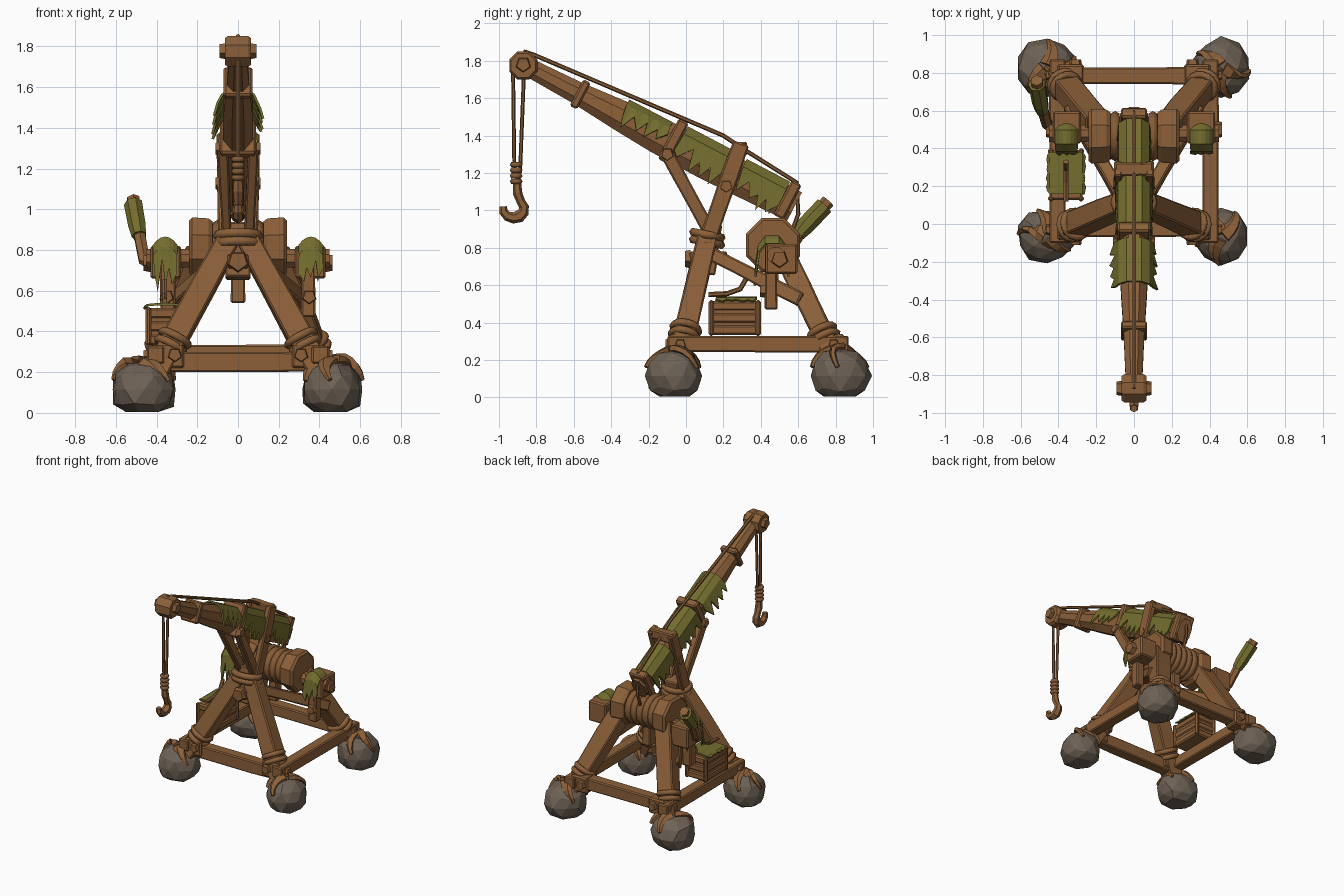
import bpy, bmesh, math, random
from mathutils import Vector as V

random.seed(4)
if "Cube" in bpy.data.objects:
    bpy.data.objects.remove(bpy.data.objects["Cube"])


def material(name, rgb):
    m = bpy.data.materials.new(name)
    m.use_nodes = True
    m.diffuse_color = (*rgb, 1)
    m.node_tree.nodes["Principled BSDF"].inputs["Base Color"].default_value = (*rgb, 1)
    return m


WOOD = material("brown wood", (0.262, 0.117, 0.041))
ROPE = material("brown rope", (0.235, 0.105, 0.037))
ROCK = material("grey rock", (0.155, 0.12, 0.09))
MOSS = material("olive moss", (0.175, 0.155, 0.028))
X, Y, Z = V((1, 0, 0)), V((0, 1, 0)), V((0, 0, 1))


def finish(name, bm, mat, bevel=0):
    bmesh.ops.recalc_face_normals(bm, faces=bm.faces)
    me = bpy.data.meshes.new(name)
    bm.to_mesh(me)
    bm.free()
    me.materials.append(mat)
    ob = bpy.data.objects.new(name, me)
    bpy.context.collection.objects.link(ob)
    if bevel:
        mod = ob.modifiers.new("worn edges", "BEVEL")
        mod.width, mod.segments = bevel, 1
    return ob


def loft(name, sections, mat=WOOD, sides=4, side=X, bevel=0.0):
    """Skin along sections of (point, half width, half height)."""
    bm = bmesh.new()
    pts = [V(s[0]) for s in sections]
    n, rings = len(pts), []
    for i, (_, w, h) in enumerate(sections):
        d = (pts[min(i + 1, n - 1)] - pts[max(i - 1, 0)]).normalized()
        ref = side if abs(d.dot(side)) < 0.95 else Y
        s = (ref - d * ref.dot(d)).normalized()
        u = s.cross(d)
        k = 1 / math.cos(math.pi / sides)
        angles = [(2 * j + 1) * math.pi / sides for j in range(sides)]
        rings.append([bm.verts.new(pts[i] + s * (math.cos(a) * w * k) + u * (math.sin(a) * h * k)) for a in angles])
    for a, b in zip(rings, rings[1:]):
        for j in range(sides):
            bm.faces.new((a[j], a[j - 1], b[j - 1], b[j]))
    bm.faces.new(rings[0])
    bm.faces.new(rings[-1])
    finish(name, bm, mat, bevel)


def beam(name, a, b, w, h, side=X):
    """Hand-hewn timber with a slightly uneven middle."""
    a, b = V(a), V(b)
    secs = []
    for t in (0, 0.3, 0.7, 1):
        k = random.uniform(0.92, 1.05)
        secs.append((a.lerp(b, t), w * k, h * k))
    loft(name, secs, side=side, bevel=0.008)


def box(name, c, size):
    c, half = V(c), Z * size[2] / 2
    loft(name, [(c - half, size[0] / 2, size[1] / 2), (c + half, size[0] / 2, size[1] / 2)], bevel=0.01)


def bolt(name, c, axis, r=0.03, depth=0.03):
    c = V(c)
    loft(name, [(c, r, r), (c + axis * depth, r * 0.85, r * 0.85)], sides=5, side=Z)


def wrap(name, c, axis, rx, ry, r=0.02, mat=WOOD):
    """Rope ring around an axis."""
    axis = V(axis).normalized()
    ref = X if abs(axis.x) < 0.9 else Y
    s = (ref - axis * ref.dot(axis)).normalized()
    u = axis.cross(s)
    pts = [V(c) + s * rx * math.cos(a) + u * ry * math.sin(a) for a in [i * math.pi / 8 for i in range(16)]]
    bm = bmesh.new()
    rings = []
    for p in pts:
        out = (p - V(c)).normalized()
        rings.append([bm.verts.new(p + (out * math.cos(b) + axis * math.sin(b)) * r) for b in [j * math.pi / 3 for j in range(6)]])
    for i in range(16):
        for j in range(6):
            bm.faces.new((rings[i - 1][j - 1], rings[i - 1][j], rings[i][j], rings[i][j - 1]))
    for f in bm.faces:
        f.smooth = True
    finish(name, bm, mat)


def drape(name, a, b, w, depth, down=-Z, side=X, flare=0.03, steps=8, droop=0.0):
    """Mossy sheet with a ragged fringe hanging on both sides."""
    a, b = V(a), V(b)
    d = b - a
    bm = bmesh.new()
    rows = []
    for i in range(steps + 1):
        end = abs(2 * i / steps - 1) ** 2
        c = a + d * (i / steps) + down * droop * end
        row = []
        for sg in (-1, 1):
            fall = depth * (random.uniform(0.85, 1.2) if i % 2 else random.uniform(0.45, 0.75))
            out = w + flare * (fall / depth)
            part = [c + side * sg * out + down * fall + d * random.uniform(-0.05, 0.05),
                    c + side * sg * w + down * depth * 0.22, c + side * sg * w * 0.5]
            row += part if sg < 0 else part[::-1]
        rows.append([bm.verts.new(p) for p in row])
    for r0, r1 in zip(rows, rows[1:]):
        for j in range(5):
            bm.faces.new((r0[j], r0[j + 1], r1[j + 1], r1[j]))
    mod = finish(name, bm, MOSS).modifiers.new("thickness", "SOLIDIFY")
    mod.thickness, mod.offset = 0.012, 0


# Squat boulder feet with root strands spreading from the frame corner
def rock(name, c, size, inward):
    c = V(c)
    ph = [random.uniform(0, 6) for _ in range(2)]

    def surface(d, k=1.0):
        k *= 1 + 0.05 * math.sin(3 * d.x + ph[0]) + 0.04 * math.sin(4 * d.y + ph[1])
        p = c + V([math.copysign(abs(e) ** 0.9, e) * s * k for e, s in zip(d, size)])
        p.z = max(p.z, 0.005)
        return p

    bm = bmesh.new()
    bmesh.ops.create_icosphere(bm, subdivisions=2, radius=1)
    for v in bm.verts:
        v.co = surface(v.co.normalized(), random.uniform(0.93, 1.01))
    finish(name, bm, ROCK)
    for i in range(4):
        az = inward + (i - 1.5) * 1.2
        pts = []
        for t in range(6):
            el = 1.5 - t * 0.24
            d = V((math.cos(az + t * 0.1) * math.cos(el), math.sin(az + t * 0.1) * math.cos(el), math.sin(el)))
            pts.append((surface(d, 0.98), 0.04 - t * 0.006, 0.02 - t * 0.002))
        loft(name + "_root", pts, WOOD, 5)


for sg, tag in ((1, "left"), (-1, "right")):
    rock(tag + "_front_rock", (sg * 0.46, -0.065, 0.115), (0.155, 0.15, 0.138), math.pi / 2 + sg * 0.8)
    rock(tag + "_back_rock", (sg * 0.46, 0.825, 0.115), (0.16, 0.165, 0.145), -math.pi / 2 - sg * 0.8)

    # Base frame corners and side beams
    beam(tag + "_side_beam", (sg * 0.405, -0.1, 0.285), (sg * 0.405, 0.87, 0.285), 0.045, 0.045)
    for y, out, end in ((-0.03, -Y, "front"), (0.79, Y, "back")):
        box(f"{tag}_{end}_corner_block", (sg * 0.335, y, 0.28), (0.14, 0.11, 0.12))
        bolt(f"{tag}_{end}_corner_bolt", V((sg * 0.31, y, 0.285)) + out * 0.05, out)
        bolt(f"{tag}_{end}_side_bolt", (sg * 0.445, y, 0.285), X * sg, 0.025, 0.02)

    # Splayed legs, lashings and diagonal braces
    f0, f1 = V((sg * 0.40, -0.04, 0.2)), V((sg * 0.05, 0.11, 0.84))
    b0, b1 = V((sg * 0.42, 0.80, 0.2)), V((sg * 0.19, 0.52, 0.78))
    beam(tag + "_front_leg", f0, f1, 0.06, 0.058)
    beam(tag + "_back_leg", b0, b1, 0.066, 0.058)
    for t in (0.2, 0.26):
        wrap(tag + "_front_lashing", f0.lerp(f1, t), f1 - f0, 0.072, 0.07)
        wrap(tag + "_back_lashing", b0.lerp(b1, t), b1 - b0, 0.072, 0.07)
    beam(tag + "_brace", (sg * 0.06, 0.13, 0.77), (sg * 0.34, 0.62, 0.52), 0.036, 0.038)

    # Winch bearings
    beam(tag + "_bearing_post", (sg * 0.345, 0.455, 0.47), (sg * 0.345, 0.455, 0.83), 0.037, 0.035)
    bolt(tag + "_post_bolt", (sg * 0.35, 0.425, 0.57), -Y)
    box(tag + "_bearing", (sg * 0.355, 0.51, 0.74), (0.15, 0.17, 0.16))
    bolt(tag + "_axle_bolt", (sg * 0.425, 0.5, 0.74), X * sg, 0.04, 0.04)
    drape(tag + "_bearing_moss", (sg * 0.3, 0.46, 0.86), (sg * 0.415, 0.46, 0.86), 0.07, 0.21, side=Y,
          flare=0.02, steps=6, droop=0.04)

    # Mast posts and boom struts
    beam(tag + "_mast_post", (sg * 0.075, 0.10, 0.8), (sg * 0.085, 0.295, 1.36), 0.022, 0.045)
    bolt(tag + "_mast_bolt", (sg * 0.095, 0.215, 1.13), X * sg, 0.03, 0.015)
    beam(tag + "_boom_strut", (sg * 0.055, 0.13, 0.88), (sg * 0.075, -0.1, 1.3), 0.025, 0.035)
    bolt(tag + "_strut_bolt", (sg * 0.09, -0.1, 1.3), X * sg, 0.03, 0.02)

beam("front_beam", (-0.38, -0.025, 0.25), (0.38, -0.025, 0.25), 0.042, 0.048, side=Y)
beam("back_beam", (-0.4, 0.785, 0.29), (0.4, 0.785, 0.29), 0.045, 0.045, side=Y)

# Mast foot
beam("mast_core", (0, 0.1, 0.66), (0, 0.14, 0.93), 0.06, 0.055)
for z in (0.83, 0.87):
    wrap("mast_lashing", (0, 0.075 + z * 0.045, z), (0, 0.2, 1), 0.1, 0.075, 0.024)
beam("mast_peg", (0, 0.02, 0.745), (0, 0.22, 0.745), 0.05, 0.035)
bolt("mast_peg_bolt", (0, 0.025, 0.745), -Y, 0.045)
beam("mast_top_bar", (-0.1, 0.29, 1.33), (0.1, 0.29, 1.33), 0.035, 0.035, side=Y)

# Winch drum
HUB = V((0, 0.465, 0.815))
loft("drum_core", [(HUB - X * 0.24, 0.105, 0.105), (HUB + X * 0.24, 0.105, 0.105)], sides=10, side=Y)
loft("axle", [((-0.45, 0.48, 0.76), 0.045, 0.045), ((0.45, 0.48, 0.76), 0.045, 0.045)], sides=8, side=Y)
for sg in (-1, 1):
    flange = [(HUB + X * sg * x, r, r) for x, r in ((0.125, 0.125), (0.145, 0.14), (0.225, 0.145), (0.24, 0.13))]
    loft("drum_flange", flange, sides=8, side=Y)
for i in range(5):
    wrap("drum_rope_coil", HUB + X * ((i - 2) * 0.05), X, 0.105, 0.105, 0.028, ROPE)
beam("drum_stop", (0, 0.46, 0.54), (0, 0.46, 0.74), 0.035, 0.035)

# Crank with mossy grip
loft("crank_arm", [((-0.42, 0.5, 0.73), 0.027, 0.027), ((-0.46, 0.53, 0.75), 0.027, 0.027),
                   ((-0.485, 0.61, 0.88), 0.027, 0.027), ((-0.515, 0.76, 1.05), 0.03, 0.032)], sides=6)
loft("crank_moss", [((-0.485, 0.60, 0.87), 0.034, 0.034), ((-0.495, 0.64, 0.92), 0.04, 0.045),
                    ((-0.514, 0.74, 1.025), 0.042, 0.045)], MOSS, 7)

# Boom, in its own frame
TIP, BASE = V((0, -0.87, 1.78)), V((0, 0.58, 1.02))
AXIS = (BASE - TIP).normalized()
UP = AXIS.cross(X)
UP *= math.copysign(1, UP.z)


def on_boom(t, lift=0.0):
    return TIP.lerp(BASE, t) + UP * lift


shape = ((0, 0.042, 0.048), (0.2, 0.055, 0.06), (0.36, 0.07, 0.082), (0.5, 0.073, 0.097), (0.68, 0.073, 0.1), (1.0, 0.057, 0.086))
loft("boom", [(on_boom(t), w, h) for t, w, h in shape], sides=8)
for t, lift, w, h, half in ((0.21, 0, 0.07, 0.08, 0.022), (0.55, 0.01, 0.088, 0.122, 0.03), (0.97, 0.015, 0.07, 0.105, 0.03)):
    c = on_boom(t, lift)
    loft("boom_clamp", [(c - AXIS * half, w, h), (c + AXIS * half, w, h)], bevel=0.01)
for t0, t1, lift, w, depth, flare in ((0.36, 0.52, 0.092, 0.078, 0.13, 0.04), (0.57, 0.74, 0.11, 0.08, 0.19, 0.015),
                                      (0.79, 0.95, 0.102, 0.076, 0.19, 0.01)):
    drape("boom_moss", on_boom(t0, lift), on_boom(t1, lift), w, depth, -UP, flare=flare)

# Tip pulley
loft("tip_block", [((x, -0.87, 1.775), r, r) for x, r in ((-0.065, 0.065), (-0.05, 0.075), (0.05, 0.075), (0.065, 0.065))], sides=8, side=Y)
for sg in (-1, 1):
    bolt("tip_bolt", (sg * 0.06, -0.87, 1.78), X * sg, 0.035, 0.032)


# Ropes and hook
def rope(name, pts, r=0.01):
    loft(name, [(p, r, r) for p in pts], ROPE, 6)


rope("hoist_rope", [(0, -0.87, 1.85), (0, -0.82, 1.835), (0, 0.2, 1.40), (0, 0.32, 1.32), on_boom(0.97, 0.12), (0, 0.6, 0.98), (0, 0.56, 0.87)])
for y in (-0.925, -0.865):
    rope("hook_rope", [(0, y, 1.77), (0, (y - 0.91) / 2, 1.2)], 0.009)
for i in range(4):
    wrap("hook_knot", (0, -0.908, 1.155 + i * 0.03), Z, 0.018, 0.018, 0.016, ROPE)
hook = [((0, -0.905, 1.17), 0.018, 0.018), ((0, -0.90, 1.09), 0.024, 0.022)]
for i in range(8):
    a = math.radians(45 - i * 34)
    k = 0.029 - abs(i - 3) * 0.003
    hook.append(((0, -0.922 + 0.057 * math.cos(a), 1.01 + 0.05 * math.sin(a)), k, k))
loft("hook", hook, sides=6)

# Slatted crate with moss cover
box("crate_body", (-0.36, 0.26, 0.425), (0.16, 0.25, 0.16))
for z in (0.36, 0.425, 0.49):
    box("crate_slat", (-0.36, 0.26, z), (0.175, 0.265, 0.052))
for sx in (-1, 1):
    for sy in (-1, 1):
        box("crate_post", (-0.36 + sx * 0.08, 0.26 + sy * 0.125, 0.425), (0.03, 0.03, 0.19))
drape("crate_moss", (-0.36, 0.16, 0.533), (-0.36, 0.38, 0.533), 0.085, 0.018, flare=0.015)
rope("crate_rope", [(-0.36, 0.12, 0.55), (-0.36, 0.22, 0.555), (-0.36, 0.29, 0.58), (-0.36, 0.33, 0.65)], 0.012)
